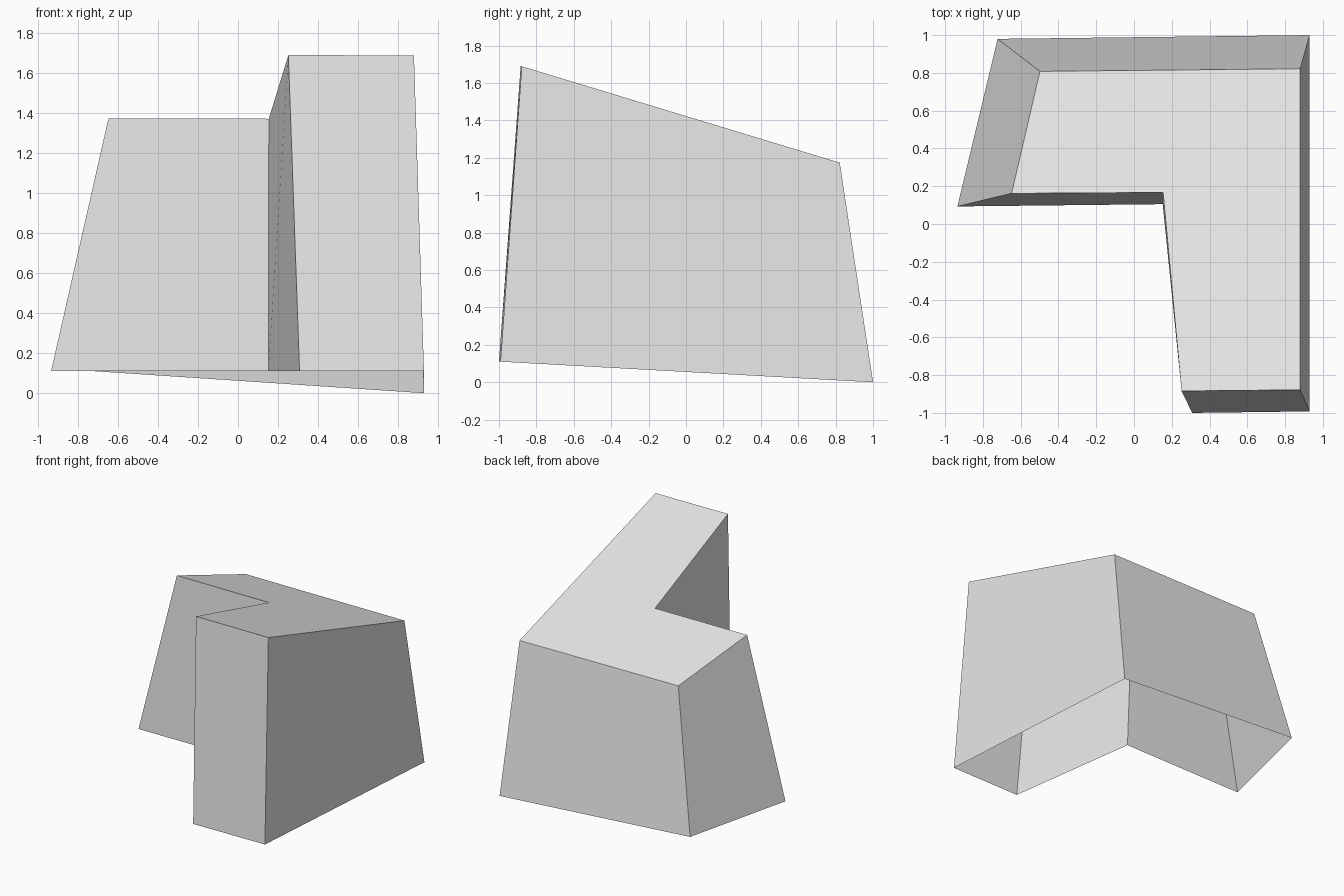
import bpy
import bmesh

cube = bpy.data.objects.get("Cube")
if cube:
    bpy.data.objects.remove(cube, do_unlink=True)

# One plain grey material
grey = bpy.data.materials.new("light_grey")
grey.use_nodes = True
colour = (0.8, 0.8, 0.8, 1.0)
grey.diffuse_color = colour
grey.node_tree.nodes["Principled BSDF"].inputs["Base Color"].default_value = colour

# L-shaped outlines, counterclockwise from the outer front corner of the short arm
foot = [(-0.935, 0.093), (0.152, 0.105), (0.308, -1.0),
        (0.93, -0.992), (0.93, 1.0), (-0.722, 0.98)]
roof = [(-0.648, 0.162), (0.154, 0.167), (0.252, -0.884),
        (0.88, -0.878), (0.88, 0.822), (-0.498, 0.808)]
LOW_CORNER = 4  # the back corner that reaches the ground


def roof_height(y):
    """Roof plane, falling towards the back."""
    return 1.423 - 0.303 * y


bm = bmesh.new()
bottom = [bm.verts.new((x, y, 0.0 if i == LOW_CORNER else 0.11))
          for i, (x, y) in enumerate(foot)]
top = [bm.verts.new((x, y, roof_height(y))) for x, y in roof]

# Tapered walls, open underneath, closed by the sloping roof
for i in range(len(foot)):
    j = (i + 1) % len(foot)
    bm.faces.new((bottom[i], bottom[j], top[j], top[i]))
bm.faces.new(top)

mesh = bpy.data.meshes.new("tapered_l_shell")
bm.to_mesh(mesh)
bm.free()
mesh.materials.append(grey)
shell = bpy.data.objects.new("tapered_l_shell", mesh)
bpy.context.collection.objects.link(shell)
